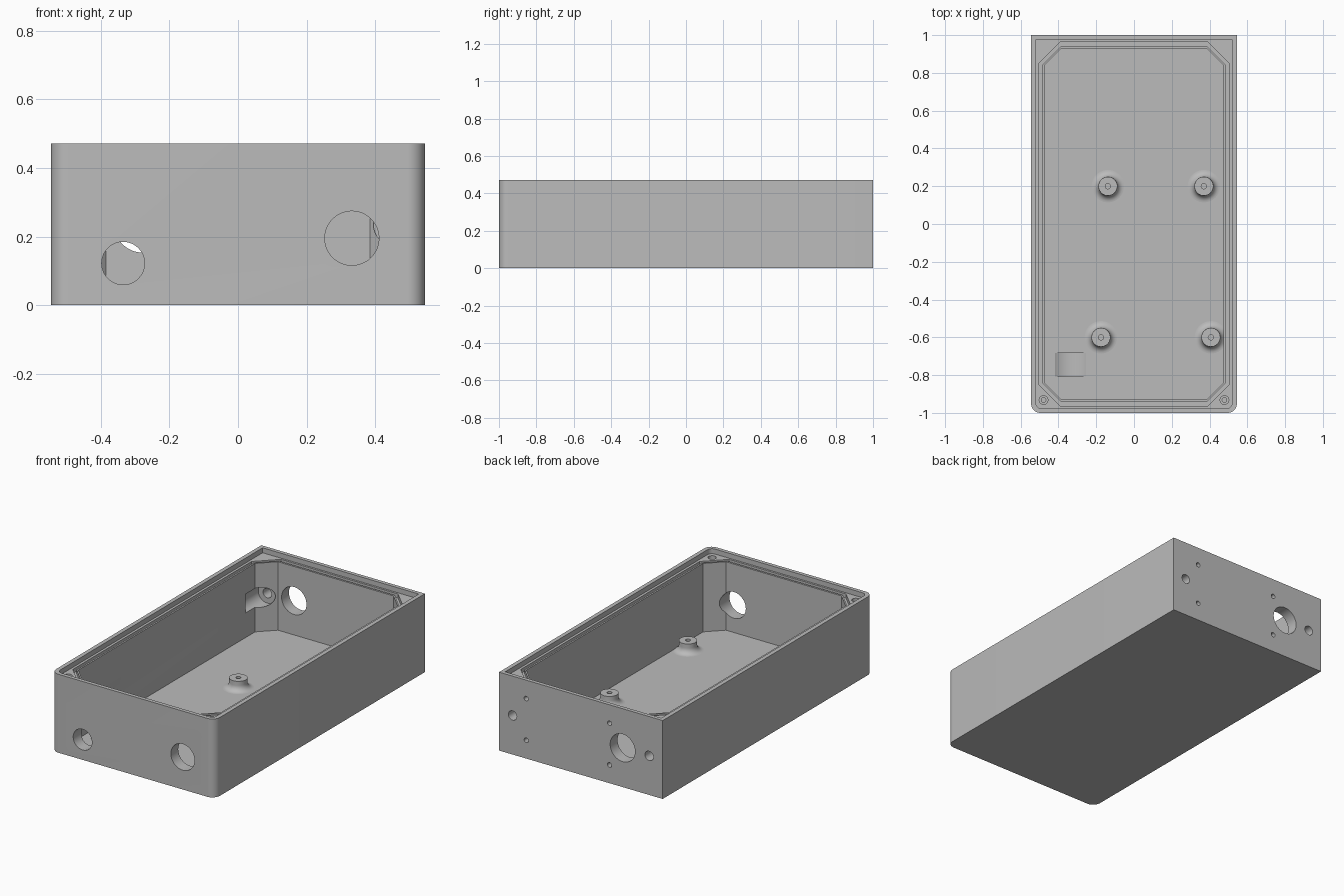
import bpy, bmesh, math
from mathutils import Matrix, Vector

if "Cube" in bpy.data.objects:
    bpy.data.objects.remove(bpy.data.objects["Cube"])

W, L, H = 0.545, 1.0, 0.472
FLOOR, LEDGE = 0.03, 0.442

grey = bpy.data.materials.new("enclosure_grey")
grey.use_nodes = True
colour = (0.5, 0.5, 0.5, 1)
grey.diffuse_color = colour
grey.node_tree.nodes["Principled BSDF"].inputs["Base Color"].default_value = colour


def make(name, bm):
    bmesh.ops.recalc_face_normals(bm, faces=bm.faces)
    mesh = bpy.data.meshes.new(name)
    bm.to_mesh(mesh)
    bm.free()
    mesh.materials.append(grey)
    ob = bpy.data.objects.new(name, mesh)
    bpy.context.collection.objects.link(ob)
    return ob


def prism(name, outline, z0, z1, hole=None):
    """Extrude an outline, optionally as a ring around a matching inner one."""
    bm = bmesh.new()
    outer = [bm.verts.new((x, y, z0)) for x, y in outline]
    if hole:
        inner = [bm.verts.new((x, y, z0)) for x, y in hole]
        n = len(outer)
        for i in range(n):
            j = (i + 1) % n
            bm.faces.new((outer[i], outer[j], inner[j], inner[i]))
    else:
        bm.faces.new(outer)
    ext = bmesh.ops.extrude_face_region(bm, geom=bm.faces[:])
    top = [v for v in ext["geom"] if isinstance(v, bmesh.types.BMVert)]
    bmesh.ops.translate(bm, verts=top, vec=(0, 0, z1 - z0))
    return make(name, bm)


def front_rounded(w, l, r, steps=10):
    """Rectangle with square back corners and rounded front corners."""
    pts = [(w, l), (-w, l)]
    for cx, start in ((-w + r, math.pi), (w - r, 1.5 * math.pi)):
        for i in range(steps + 1):
            a = start + i / steps * math.pi / 2
            pts.append((cx + r * math.cos(a), -l + r + r * math.sin(a)))
    return pts


def octagon(w, l, c):
    return [(w, l - c), (w - c, l), (c - w, l), (-w, l - c),
            (-w, c - l), (c - w, -l), (w - c, -l), (w, c - l)]


def rod(name, r, start, end, sides=48):
    start, end = Vector(start), Vector(end)
    axis = end - start
    turn = axis.to_track_quat('Z', 'Y').to_matrix().to_4x4()
    bm = bmesh.new()
    bmesh.ops.create_cone(bm, cap_ends=True, segments=sides, radius1=r, radius2=r,
                          depth=axis.length,
                          matrix=Matrix.Translation((start + end) / 2) @ turn)
    return make(name, bm)


def cut(body, cutter):
    mod = body.modifiers.new("cut", 'BOOLEAN')
    mod.operation, mod.solver, mod.object = 'DIFFERENCE', 'EXACT', cutter
    bpy.context.view_layer.objects.active = body
    bpy.ops.object.modifier_apply(modifier=mod.name)
    bpy.data.objects.remove(cutter)


def smooth(ob):
    bpy.ops.object.select_all(action='DESELECT')
    ob.select_set(True)
    bpy.context.view_layer.objects.active = ob
    bpy.ops.object.shade_smooth_by_angle(angle=math.radians(30))


# Box with lid recess, gasket groove and cavity
body = prism("enclosure_body", front_rounded(W, L, 0.05), 0, H)
cut(body, prism("lid_recess", front_rounded(0.52, 0.977, 0.03), LEDGE, H + 0.1))
cut(body, prism("gasket_groove", octagon(0.505, 0.965, 0.115), LEDGE - 0.025, H + 0.05,
                octagon(0.485, 0.942, 0.1)))
cut(body, prism("cavity", octagon(0.475, 0.93, 0.09), FLOOR, H + 0.08))

# Front wall openings
for x, z, r in ((-0.335, 0.122, 0.0625), (0.332, 0.195, 0.079)):
    cut(body, rod("front_opening", r, (x, -1.1, z), (x, -0.85, z)))

# Shallow curved relief in the floor behind the small opening
cut(body, rod("floor_relief", 0.148, (-0.337, -0.807, 0.153), (-0.337, -0.683, 0.153), 96))

# Back wall: large opening, counterbored corner holes, blind screw holes
cut(body, rod("back_opening", 0.083, (-0.278, 0.85, 0.236), (-0.278, 1.1, 0.236)))
for x in (-0.455, 0.455):
    cut(body, rod("corner_hole", 0.028, (x, 0.75, 0.235), (x, 1.1, 0.235), 32))
    cut(body, rod("counterbore", 0.06, (x, 0.75, 0.235), (x, 0.928, 0.235)))
for x in (-0.191, 0.364):
    for z in (0.11, 0.361):
        cut(body, rod("back_screw_hole", 0.014, (x, 0.955, z), (x, 1.1, z), 24))

# Lid screw holes in the front corners of the ledge
for x in (-0.479, 0.479):
    cut(body, rod("lid_screw_hole", 0.023, (x, -0.932, LEDGE - 0.04), (x, -0.932, H), 24))
    cut(body, rod("lid_pilot_hole", 0.012, (x, -0.932, LEDGE - 0.15), (x, -0.932, H), 24))
smooth(body)

# Standoffs with filleted feet and blind holes
R, TOP, F, HOLE = 0.05, 0.09, 0.036, 0.014
profile = [(R + F - F * math.sin(a), FLOOR + F - F * math.cos(a))
           for a in (i / 8 * math.pi / 2 for i in range(9))]
profile += [(R, TOP), (HOLE, TOP), (HOLE, FLOOR + 0.01), (0, FLOOR + 0.01)]
places = {"back_right": (-0.138, 0.2), "back_left": (0.37, 0.2),
          "front_right": (-0.175, -0.6), "front_left": (0.407, -0.6)}
for label, (x, y) in places.items():
    bm = bmesh.new()
    line = [bm.verts.new((r, 0, z)) for r, z in profile]
    edges = [bm.edges.new(pair) for pair in zip(line, line[1:])]
    bmesh.ops.spin(bm, geom=line + edges, cent=(0, 0, 0), axis=(0, 0, 1),
                   angle=2 * math.pi, steps=40)
    bmesh.ops.remove_doubles(bm, verts=bm.verts, dist=0.0001)
    # Trim the foot where it would run into the side wall
    limit = 0.475 - x
    for v in bm.verts:
        v.co.x = min(v.co.x, limit)
    standoff = make("standoff_" + label, bm)
    standoff.location = (x, y, 0)
    smooth(standoff)
